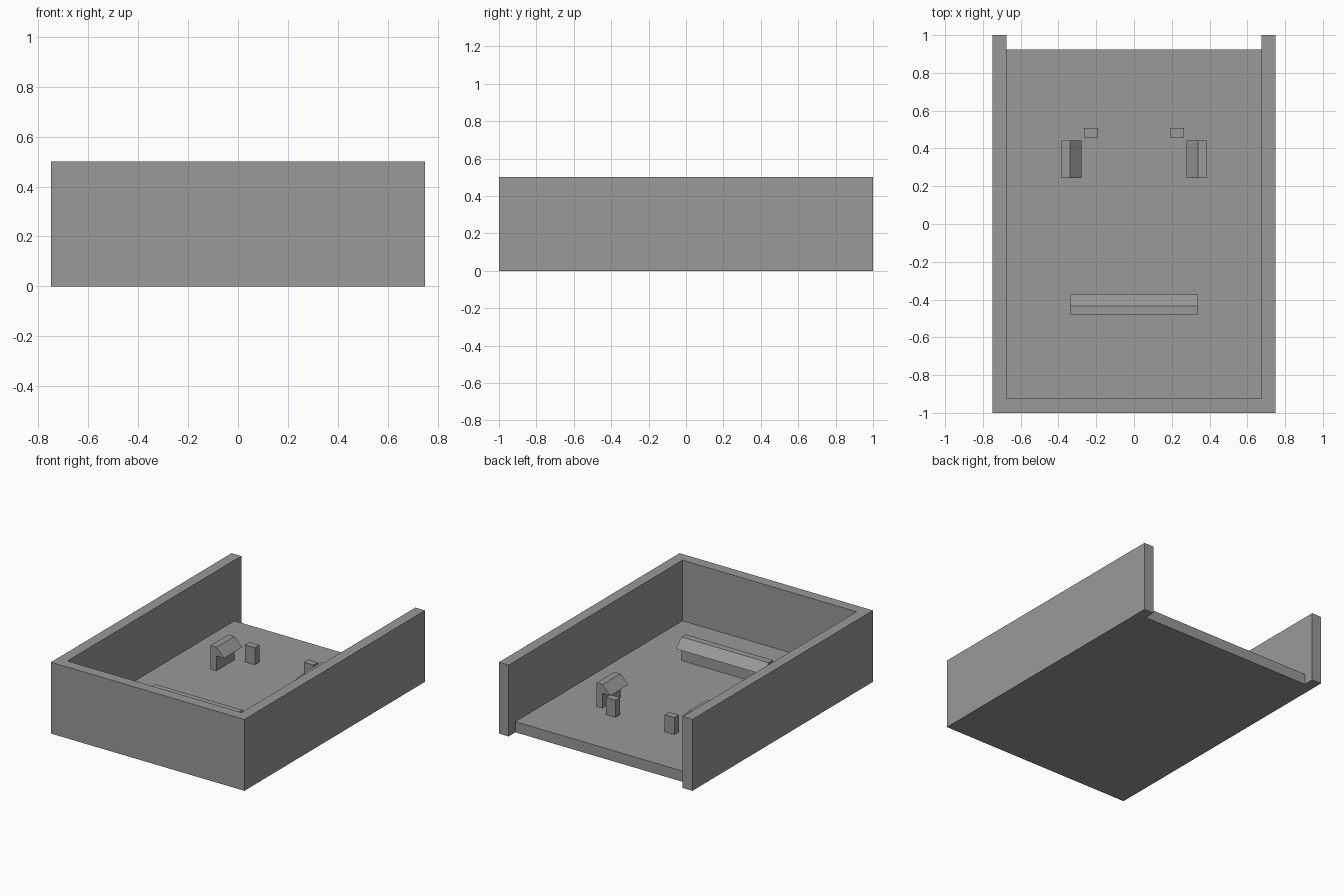
import bpy, bmesh
from mathutils import Vector

if "Cube" in bpy.data.objects:
    bpy.data.objects.remove(bpy.data.objects["Cube"])

grey = bpy.data.materials.new("plain_grey")
grey.diffuse_color = (0.32, 0.32, 0.32, 1)
grey.use_nodes = True
grey.node_tree.nodes["Principled BSDF"].inputs["Base Color"].default_value = grey.diffuse_color

WALL, FLOOR = 0.075, 0.075


def prism(name, points, sweep):
    """Extrude a planar polygon along the sweep vector."""
    bm = bmesh.new()
    face = bm.faces.new([bm.verts.new(p) for p in points])
    grown = bmesh.ops.extrude_face_region(bm, geom=[face])
    verts = [v for v in grown["geom"] if isinstance(v, bmesh.types.BMVert)]
    bmesh.ops.translate(bm, verts=verts, vec=Vector(sweep))
    bmesh.ops.recalc_face_normals(bm, faces=bm.faces)
    mesh = bpy.data.meshes.new(name)
    bm.to_mesh(mesh)
    bm.free()
    mesh.materials.append(grey)
    obj = bpy.data.objects.new(name, mesh)
    bpy.context.collection.objects.link(obj)
    return obj


def box(name, x0, x1, y0, y1, z0, z1):
    return prism(name, [(x0, y0, z0), (x1, y0, z0), (x1, y1, z0), (x0, y1, z0)],
                 (0, 0, z1 - z0))


# Tray: solid block, hollowed and opened at the back by one stepped cutter
tray = box("tray", -0.75, 0.75, -1, 1, 0, 0.5)
inner = 0.75 - WALL
step = [(-1 + WALL, FLOOR), (1 - WALL, FLOOR), (1 - WALL, -0.1),
        (1.1, -0.1), (1.1, 0.6), (-1 + WALL, 0.6)]
cutter = prism("tray_cutter", [(-inner, y, z) for y, z in step], (2 * inner, 0, 0))
cutter.hide_render = True
cut = tray.modifiers.new("hollow", "BOOLEAN")
cut.operation, cut.solver, cut.object = "DIFFERENCE", "EXACT", cutter
bpy.context.view_layer.objects.active = tray
bpy.ops.object.modifier_apply(modifier=cut.name)
bpy.data.objects.remove(cutter)

# Clip profile: (inward distance from the outer face, height)
clip = [(0, FLOOR), (0.047, FLOOR), (0.047, 0.18), (0.108, 0.18), (0.047, 0.24), (0, 0.24)]

# Front clip, hooked towards the back
prism("front_clip", [(-0.338, -0.48 + d, z) for d, z in clip], (0.676, 0, 0))

# Side clips hooked inwards, and the small stop posts behind them
for side, s in (("left", -1), ("right", 1)):
    prism(side + "_clip", [(s * (0.385 - d), 0.243, z) for d, z in clip], (0, 0.2, 0))
    x0, x1 = sorted((s * 0.19, s * 0.265))
    box(side + "_stop_post", x0, x1, 0.457, 0.507, FLOOR, 0.195)
